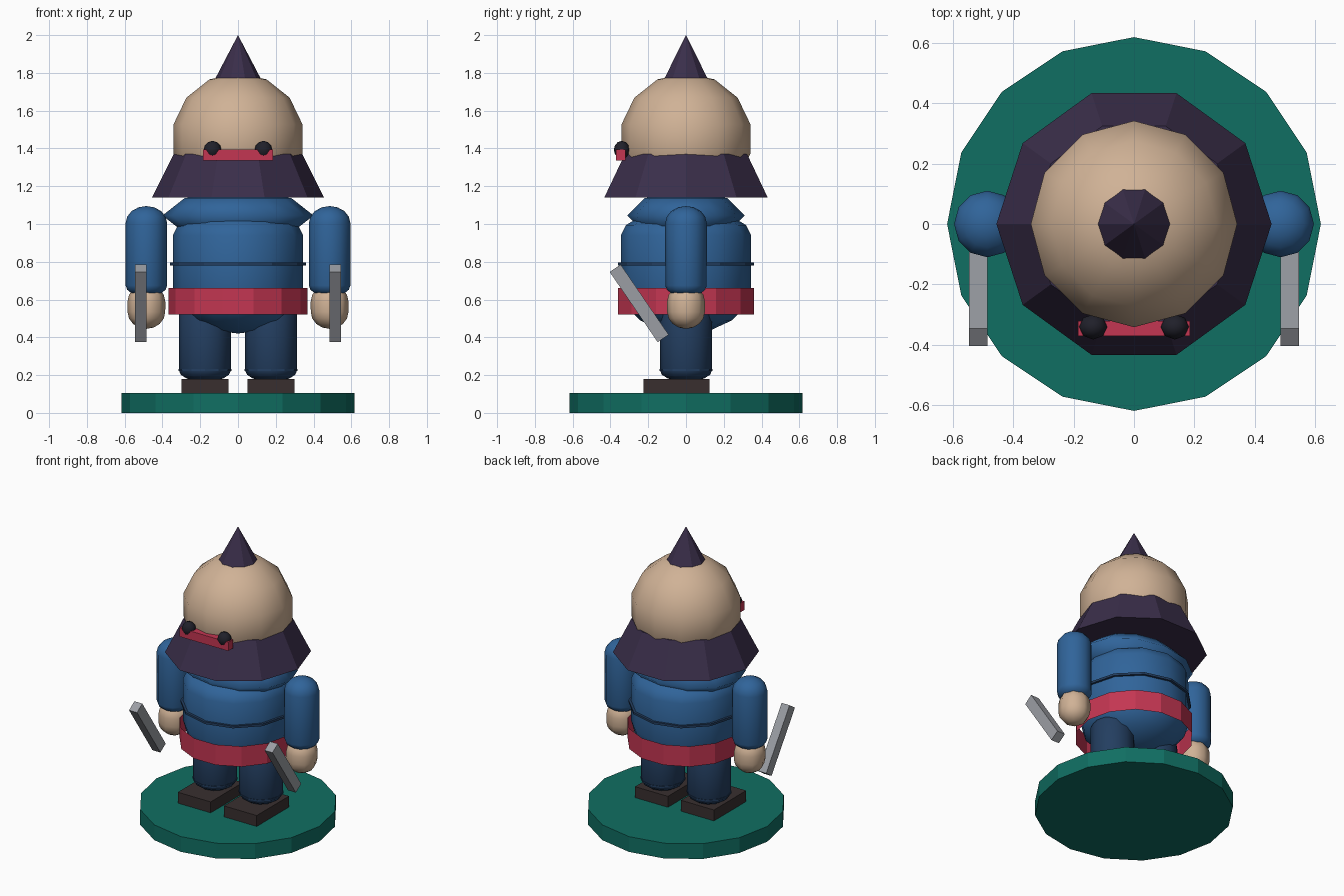
import bpy, bmesh, math
from mathutils import Matrix, Vector

if "Cube" in bpy.data.objects:
    bpy.data.objects.remove(bpy.data.objects["Cube"])


def material(name, *rgb):
    # 0-255 display colour to linear
    lin = [((c / 255 + 0.055) / 1.055) ** 2.4 for c in rgb] + [1]
    m = bpy.data.materials.new(name)
    m.use_nodes = True
    m.diffuse_color = lin
    m.node_tree.nodes["Principled BSDF"].inputs["Base Color"].default_value = lin
    return m


TEAL = material("teal", 16, 110, 98)
PLUM = material("dark plum", 58, 46, 74)
SKIN = material("skin", 208, 178, 150)
BLUE = material("blue cloth", 48, 100, 154)
NAVY = material("navy cloth", 35, 62, 96)
RED = material("crimson", 196, 54, 82)
SHOE = material("dark brown", 56, 47, 47)
STEEL = material("steel", 155, 158, 164)
BLACK = material("near black", 32, 32, 42)


def finish(name, bm, mat, loc, smooth=False):
    bmesh.ops.recalc_face_normals(bm, faces=bm.faces)
    me = bpy.data.meshes.new(name)
    bm.to_mesh(me)
    bm.free()
    ob = bpy.data.objects.new(name, me)
    bpy.context.collection.objects.link(ob)
    ob.location = loc
    me.materials.append(mat)
    for p in me.polygons:
        p.use_smooth = smooth
    return ob


def frustum(name, mat, sides, r1, r2, z1, z2, caps=True, x=0):
    """Flat-sided cone or drum with a corner on +x."""
    bm = bmesh.new()
    bmesh.ops.create_cone(bm, cap_ends=caps, segments=sides, radius1=r1,
                          radius2=r2, depth=z2 - z1)
    corner = max(bm.verts, key=lambda v: v.co.xy.length).co
    turn = Matrix.Rotation(-math.atan2(corner.y, corner.x), 3, "Z")
    bmesh.ops.rotate(bm, verts=bm.verts, matrix=turn)
    return finish(name, bm, mat, (x, 0, (z1 + z2) / 2))


def ball(name, mat, loc, radii, sides, rings):
    bm = bmesh.new()
    bmesh.ops.create_uvsphere(bm, u_segments=sides, v_segments=rings, radius=1)
    bmesh.ops.scale(bm, verts=bm.verts, vec=Vector(radii))
    return finish(name, bm, mat, loc, True)


def capsule(name, mat, x, r, z1, z2, low, high, sides=12):
    """Upright rounded cylinder; low and high are the dome heights."""
    bm = bmesh.new()
    bmesh.ops.create_uvsphere(bm, u_segments=sides, v_segments=8, radius=1)
    # a second ring by the equator lets the middle become a straight wall
    bmesh.ops.bisect_plane(bm, geom=bm.verts[:] + bm.edges[:] + bm.faces[:],
                           plane_co=(0, 0, -0.01), plane_no=(0, 0, 1))
    for v in bm.verts:
        z = v.co.z
        v.co.z = z2 - high + z * high if z > -0.005 else z1 + low + z * low
        v.co.x *= r
        v.co.y *= r
    return finish(name, bm, mat, (x, 0, 0), True)


def box(name, mat, loc, size, tilt=0):
    bm = bmesh.new()
    bmesh.ops.create_cube(bm, size=1)
    bmesh.ops.scale(bm, verts=bm.verts, vec=Vector(size))
    ob = finish(name, bm, mat, loc)
    ob.rotation_euler.x = tilt
    return ob


# Stand
frustum("base", TEAL, 16, 0.618, 0.618, 0, 0.105)

# Body
capsule("torso", BLUE, 0, 0.345, 0.42, 1.08, 0.24, 0.14)
ball("shoulders", BLUE, (0, 0, 1.045), (0.4, 0.31, 0.13), 12, 4)
frustum("waist_cord", NAVY, 12, 0.36, 0.36, 0.78, 0.795)
frustum("belt", RED, 14, 0.368, 0.368, 0.52, 0.66, caps=False)

# Head and helmet
ball("head", SKIN, (0, 0, 1.45), (0.35, 0.35, 0.35), 12, 7)
frustum("helmet_brim", PLUM, 10, 0.455, 0.34, 1.14, 1.37)
frustum("helmet_spike", PLUM, 10, 0.123, 0, 1.765, 2)
box("face_band", RED, (0, -0.345, 1.365), (0.37, 0.05, 0.06))

# Paired parts
for side, s in (("left", 1), ("right", -1)):
    ball(side + "_eye", BLACK, (s * 0.135, -0.34, 1.393), (0.047, 0.042, 0.047), 8, 6)
    capsule(side + "_arm", BLUE, s * 0.485, 0.11, 0.615, 1.095, 0.06, 0.09)
    capsule(side + "_hand", SKIN, s * 0.485, 0.1, 0.445, 0.68, 0.09, 0.09, 8)
    box(side + "_blade", STEEL, (s * 0.515, -0.248, 0.58), (0.06, 0.07, 0.45), 0.6)
    capsule(side + "_leg", NAVY, s * 0.175, 0.138, 0.165, 0.58, 0.06, 0.06)
    frustum(side + "_cuff", NAVY, 12, 0.141, 0.141, 0.222, 0.232, x=s * 0.175)
    box(side + "_shoe", SHOE, (s * 0.175, -0.05, 0.14), (0.25, 0.35, 0.08))
